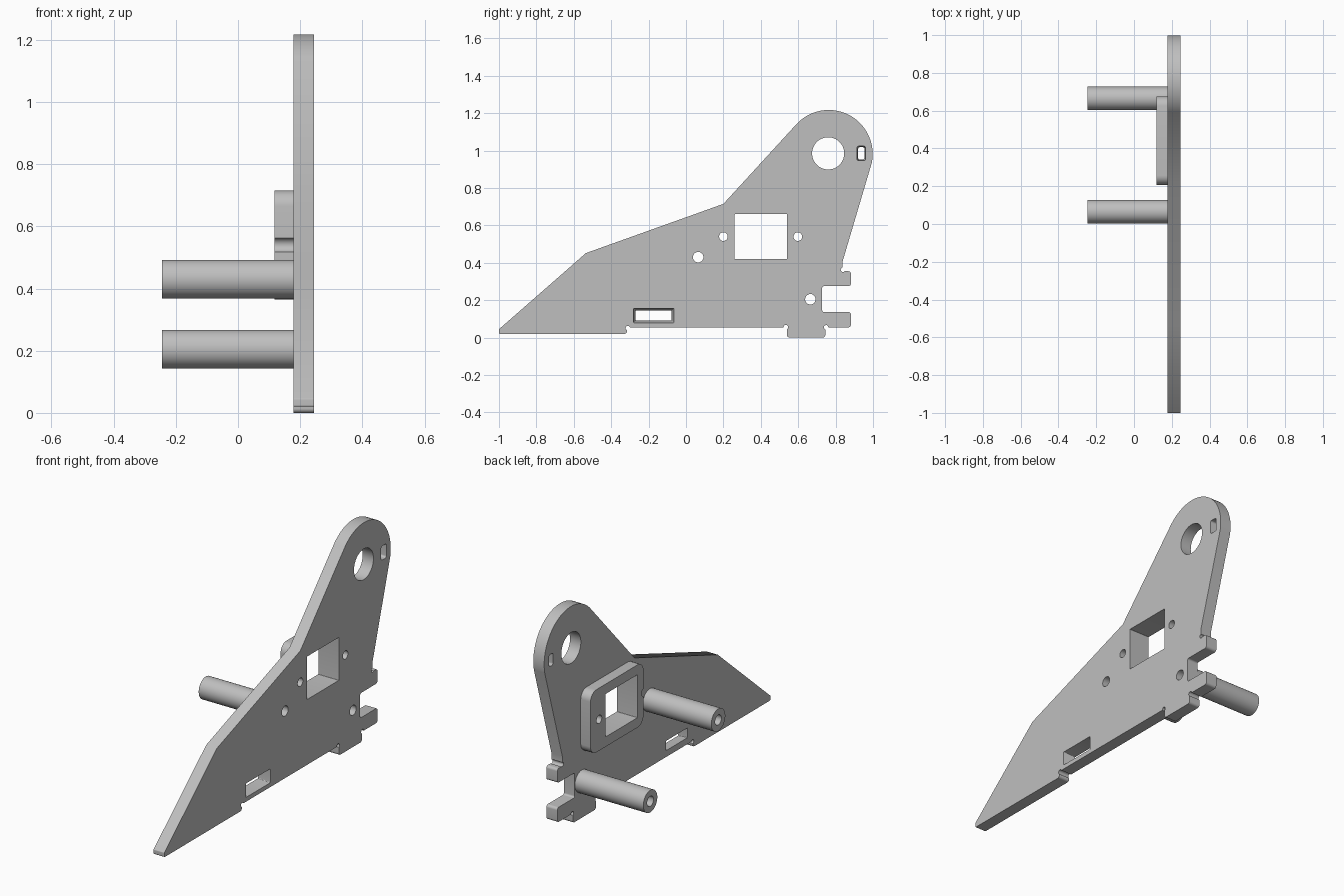
import bpy
import bmesh
from math import sin, cos, pi, radians
from mathutils import Vector

cube = bpy.data.objects.get("Cube")
if cube:
    bpy.data.objects.remove(cube)

grey = bpy.data.materials.new("light grey")
grey.use_nodes = True
grey.diffuse_color = (0.52, 0.52, 0.52, 1)
grey.node_tree.nodes["Principled BSDF"].inputs["Base Color"].default_value = grey.diffuse_color

INNER, OUTER = 0.178, 0.245      # plate faces along x
PAD, POST = 0.118, -0.245        # free faces of the pad and the posts


def arc(y, z, r, start=0, end=360, steps=48):
    count = steps if end - start == 360 else steps + 1
    angles = [radians(start + (end - start) * i / steps) for i in range(count)]
    return [(y + r * cos(a), z + r * sin(a)) for a in angles]


def rounded(corners, steps=6):
    """Corners are (y, z) or (y, z, radius); each radius becomes a fillet."""
    out = []
    for i, c in enumerate(corners):
        p = Vector(c[:2])
        if len(c) == 2:
            out.append(tuple(p))
            continue
        a = (Vector(corners[i - 1][:2]) - p).normalized()
        b = (Vector(corners[(i + 1) % len(corners)][:2]) - p).normalized()
        half = a.angle(b) / 2
        r = c[2]
        centre = p + (a + b).normalized() * r / sin(half)
        start = p + a * (r / math_tan(half)) - centre
        stop = p + b * (r / math_tan(half)) - centre
        for k in range(steps + 1):
            d = start.lerp(stop, k / steps).normalized() * r
            out.append(tuple(centre + d))
    return out


def math_tan(a):
    return sin(a) / cos(a)


def box(y0, y1, z0, z1, r):
    return rounded([(y0, z0, r), (y1, z0, r), (y1, z1, r), (y0, z1, r)])


def prism(name, loop, x0, x1, far_loop=None):
    """Solid between a (y, z) loop at x0 and a matching loop at x1."""
    bm = bmesh.new()
    near = [bm.verts.new((x0, y, z)) for y, z in loop]
    far = [bm.verts.new((x1, y, z)) for y, z in (far_loop or loop)]
    bm.faces.new(near)
    bm.faces.new(far)
    n = len(near)
    for i in range(n):
        j = (i + 1) % n
        bm.faces.new((near[i], near[j], far[j], far[i]))
    bmesh.ops.recalc_face_normals(bm, faces=bm.faces)
    mesh = bpy.data.meshes.new(name)
    bm.to_mesh(mesh)
    bm.free()
    mesh.materials.append(grey)
    ob = bpy.data.objects.new(name, mesh)
    bpy.context.collection.objects.link(ob)
    return ob


def finish(ob, cutters):
    """Cut the holes, then smooth the curved walls."""
    bpy.context.view_layer.objects.active = ob
    bpy.ops.object.select_all(action='DESELECT')
    ob.select_set(True)
    for c in cutters:
        mod = ob.modifiers.new("cut", 'BOOLEAN')
        mod.operation = 'DIFFERENCE'
        mod.solver = 'EXACT'
        mod.object = c
        bpy.ops.object.modifier_apply(modifier=mod.name)
    bpy.ops.object.shade_smooth_by_angle(angle=radians(30))


# Side plate outline with hooks, foot and round head
R = 0.014
outline = [(-1, 0.02, 0.005), (-0.315, 0.02, R), (-0.315, 0.055), (0.54, 0.055),
           (0.54, 0, R), (0.745, 0, R), (0.745, 0.055), (0.882, 0.055, R),
           (0.882, 0.137, R), (0.728, 0.137, 0.01), (0.728, 0.275, 0.01),
           (0.882, 0.275, R), (0.882, 0.355, R), (0.838, 0.355), (0.838, 0.41)]
outline += arc(0.763, 0.982, 0.235, -12, 136)
outline += [(0.2, 0.715), (-0.535, 0.452), (-1, 0.045, 0.005)]
plate = prism("side_plate", rounded(outline), INNER, OUTER)

# Raised pad around the window
pad = prism("window_pad", box(0.207, 0.675, 0.365, 0.715, 0.05), PAD, INNER)

# Through holes
window = prism("window_cutter", box(0.26, 0.54, 0.42, 0.66, 0.002), -1, 1)
screws = [prism("screw_cutter", arc(y, 0.54, 0.023), -1, 1) for y in (0.2, 0.598)]
spots = [(0.065, 0.43), (0.665, 0.205)]
bores = [prism("bore_cutter", arc(y, z, 0.028), -1, 1) for y, z in spots]
bearing = prism("bearing_cutter", arc(0.76, 0.985, 0.086), -1, 1)

# Slots that narrow towards the inner face
slots = [prism("slot_cutter", box(y - a, y + a, z - b, z + b, r), OUTER + 0.0005, INNER - 0.001,
               box(y - a + t, y + a - t, z - b + t, z + b - t, r))
         for y, z, a, b, r, t in ((-0.173, 0.118, 0.108, 0.039, 0.004, 0.012),
                                  (0.937, 0.985, 0.023, 0.039, 0.01, 0.006))]

# Small relief rounds in the inner corners
reliefs = [prism("relief_cutter", arc(y, z, 0.012, steps=20), -1, 1)
           for y, z in ((-0.311, 0.051), (0.534, 0.056), (0.749, 0.055), (0.839, 0.363))]

finish(plate, [window, bearing] + screws + bores + slots + reliefs)
finish(pad, [window] + screws)

# Tubular spacer posts
for name, (y, z), bore in zip(("front_post", "rear_post"), spots, bores):
    finish(prism(name, arc(y, z, 0.062), POST, INNER), [bore])

for c in [window, bearing] + screws + bores + slots + reliefs:
    bpy.data.objects.remove(c)
